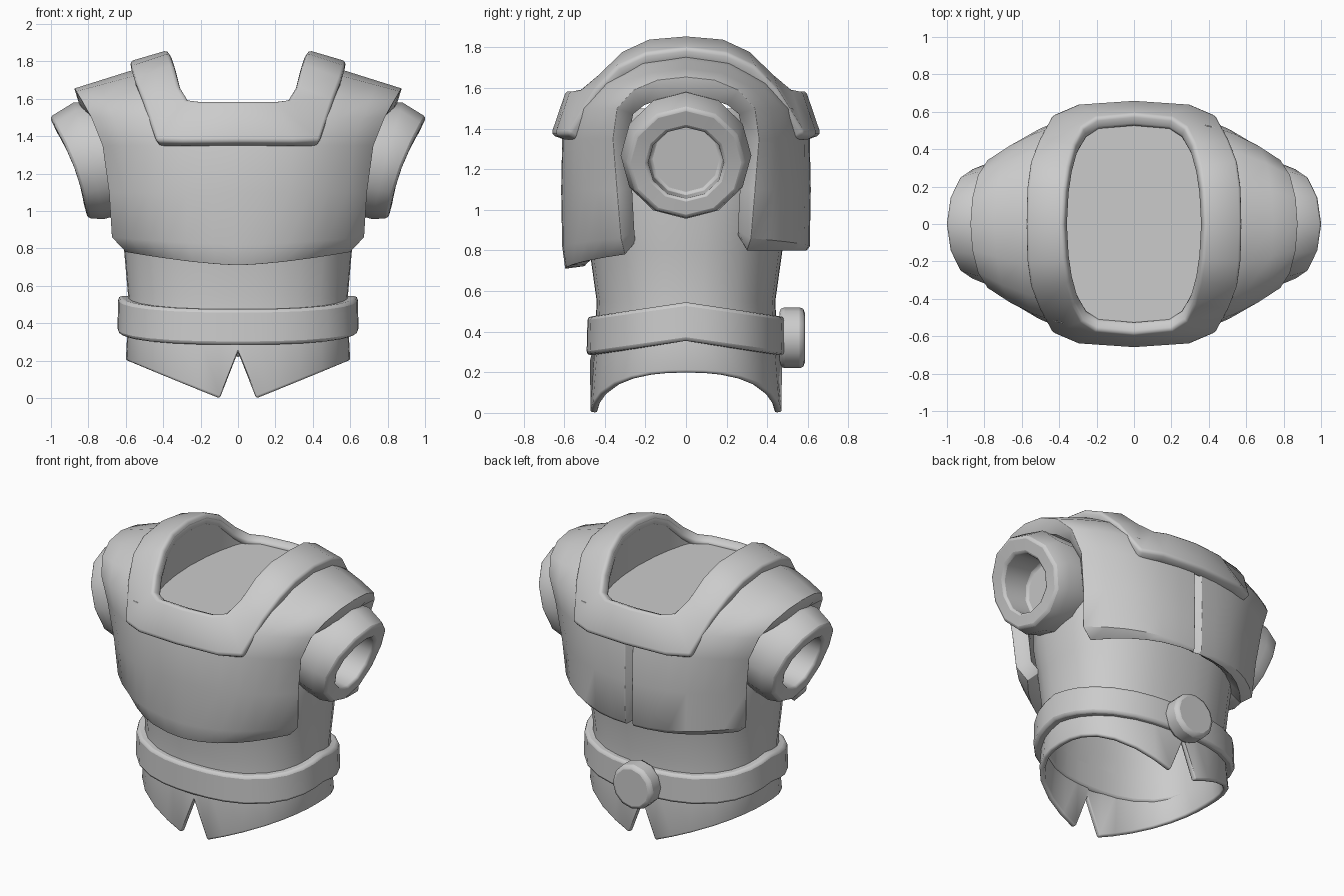
import bpy, bmesh
from math import sin, cos, pi, radians
from mathutils import Vector

if "Cube" in bpy.data.objects:
    bpy.data.objects.remove(bpy.data.objects["Cube"])


def finish(name, bm, thick=0.0, bevel=0.02, centre=None):
    """Turn a bmesh into a named object with thickness, rounded edges and smooth shading."""
    bmesh.ops.remove_doubles(bm, verts=bm.verts, dist=0.0005)
    bmesh.ops.recalc_face_normals(bm, faces=bm.faces)
    if centre:  # open shell: make sure it faces outward
        c = Vector(centre)
        bm.normal_update()
        if sum((f.calc_center_median() - c).dot(f.normal) for f in bm.faces) < 0:
            bmesh.ops.reverse_faces(bm, faces=bm.faces)
    me = bpy.data.meshes.new(name)
    bm.to_mesh(me)
    bm.free()
    ob = bpy.data.objects.new(name, me)
    bpy.context.collection.objects.link(ob)
    bpy.ops.object.select_all(action='DESELECT')
    ob.select_set(True)
    bpy.context.view_layer.objects.active = ob
    bpy.ops.object.shade_smooth_by_angle(angle=radians(35))
    if thick:
        m = ob.modifiers.new("thickness", 'SOLIDIFY')
        m.thickness, m.offset = thick, -1
    if bevel:
        b = ob.modifiers.new("rounding", 'BEVEL')
        b.width, b.segments, b.angle_limit = bevel, 2, radians(45)
    return ob


def skin(bm, rows, loop=True, close=False):
    """Join rows of points with quads; loop closes each row, close joins last row to first."""
    vs = [[bm.verts.new(p) for p in r] for r in rows]
    n = len(rows[0])
    for i in range(len(rows) if close else len(rows) - 1):
        a, b = vs[i], vs[(i + 1) % len(rows)]
        for j in range(n if loop else n - 1):
            k = (j + 1) % n
            bm.faces.new((a[j], a[k], b[k], b[j]))
    return vs


def around(quarter):
    """Mirror a quarter outline (side to front) into a full loop; items are (x, y, ...)."""
    half = quarter + [(-p[0], p[1], *p[2:]) for p in quarter[-2::-1]]
    return half + [(p[0], -p[1], *p[2:]) for p in half[-2:0:-1]]


# Rounded oval waist outline
FX = [1, .992, .96, .88, .75, .55, .35, .167, 0]
OVAL = around([(f, -(1 - f ** 2.4) ** (1 / 2.4)) for f in FX])


def hem(fx):
    x = abs(fx) * .6
    return .25 if x < .01 else .4 * (x - .1)


# Tunic body with notched hem
bm = bmesh.new()
rows = [[(.6 * x, .475 * y, hem(x)) for x, y in OVAL]]
for z, rx, ry in [(.35, .592, .45), (.55, .588, .44), (.8, .61, .475),
                  (1.0, .64, .5), (1.3, .65, .48), (1.5, .58, .42)]:
    rows.append([(rx * x, ry * y, z) for x, y in OVAL])
bm.faces.new(skin(bm, rows)[-1])
finish("tunic_body", bm, .035, .012, (0, 0, .7))

# Belt, dipping at front and back
bm = bmesh.new()
belt = [(.645, .49, .355), (.64, .485, .545), (.56, .41, .545), (.56, .41, .355)]
skin(bm, [[(rx * x, ry * y, z - .07 * abs(y)) for x, y in OVAL]
          for rx, ry, z in belt], close=True)
finish("belt", bm, 0, .018)

# Round buckle at the back
bm = bmesh.new()
ring = [(.15 * cos(i * pi / 6), .15 * sin(i * pi / 6) + .37) for i in range(12)]
vs = skin(bm, [[(x, y, z) for x, z in ring] for y in (.46, .585)])
bm.faces.new(vs[0])
bm.faces.new(vs[1])
finish("belt_buckle", bm, 0, .025)

# Chest and back plate: rows run up the front; (centre z, centre y, rim x, rim y, rim z)
ROWS = [(.71, .595, .6, .3, .78), (.82, .61, .675, .32, .86), (1.1, .615, .69, .34, 1.1),
        (1.35, .61, .725, .36, 1.35), (1.5, .57, .785, .34, 1.5), (1.68, .45, .835, .26, 1.59),
        (1.87, .25, .865, .14, 1.64), (1.93, 0, .875, 0, 1.655)]
U = [0, .04, .2, .4, .56, .7, .85, 1]
U = [-u for u in U[:0:-1]] + U


def plate_point(u, row, side):
    zc, yc, xr, yr, zr = row
    if side > 0 and zc < .8:          # back hem is level
        zc = zr = .8
    a = abs(u)
    y = yc + (yr - yc) * a ** 2.5
    z = zc + (zr - zc) * (a if zc > 1.4 else a ** 1.5)
    if side > 0 and a == 0 and zc < 1.6:    # vertical seam in the back
        y -= .05
        z += .03 if zc == .8 else 0
    return (u * xr, side * y, z)


bm = bmesh.new()
rows = [[plate_point(u, r, -1) for u in U] for r in ROWS]
rows += [[plate_point(u, r, 1) for u in U] for r in ROWS[-2::-1]]
skin(bm, rows, loop=False)
neck = []
for f in bm.faces:
    c = f.calc_center_median()
    if abs(c.x) < .44 and c.z > 1.55 and max(abs(v.co.x) for v in f.verts) < .51:
        neck.append(f)
bmesh.ops.delete(bm, geom=neck, context='FACES')
finish("chest_plate", bm, .1, .025, (0, 0, 1.2))

# Collar: inner and outer edges, from shoulder to front centre
INNER = around([(.375, 0, 1.86), (.365, -.18, 1.845), (.345, -.31, 1.785), (.315, -.43, 1.67),
                (.275, -.52, 1.6), (.2, -.57, 1.59), (0, -.59, 1.59)])
OUTER = around([(.58, 0, 1.8), (.575, -.2, 1.775), (.555, -.34, 1.71), (.51, -.455, 1.59),
                (.44, -.585, 1.375), (.3, -.645, 1.37), (0, -.665, 1.37)])
bm = bmesh.new()
skin(bm, [OUTER, INNER])
finish("collar", bm, .075, .02, (0, 0, 1.2))

# Neck well: walls and flat floor below the collar
bm = bmesh.new()
vs = skin(bm, [[(x * .97, y * .96, z - .03) for x, y, z in INNER],
               [(x * .97, y * .96, 1.55) for x, y, z in INNER]])
bm.faces.new(vs[1])
finish("neck_well", bm, 0, 0)

# Sleeves: (centre x, centre z, radius, tilt, bow of the rim)
SLEEVE = [(.55, 1.3, .29, .1, 0), (.8, 1.268, .322, .25, .01), (.905, 1.232, .288, .36, .03),
          (.895, 1.23, .187, .36, .02), (.7, 1.25, .18, .2, 0)]
for side, name in ((1, "sleeve_right"), (-1, "sleeve_left")):
    bm = bmesh.new()
    rows = []
    for cx, cz, r, t, bow in SLEEVE:
        rows.append([(side * (cx + r * sin(a) * sin(t) - bow * cos(a) ** 2),
                      r * cos(a), cz + r * sin(a) * cos(t))
                     for a in (i * pi / 6 for i in range(12))])
    vs = skin(bm, rows)
    bm.faces.new(vs[0])
    bm.faces.new(vs[-1])
    finish(name, bm, 0, .015)
